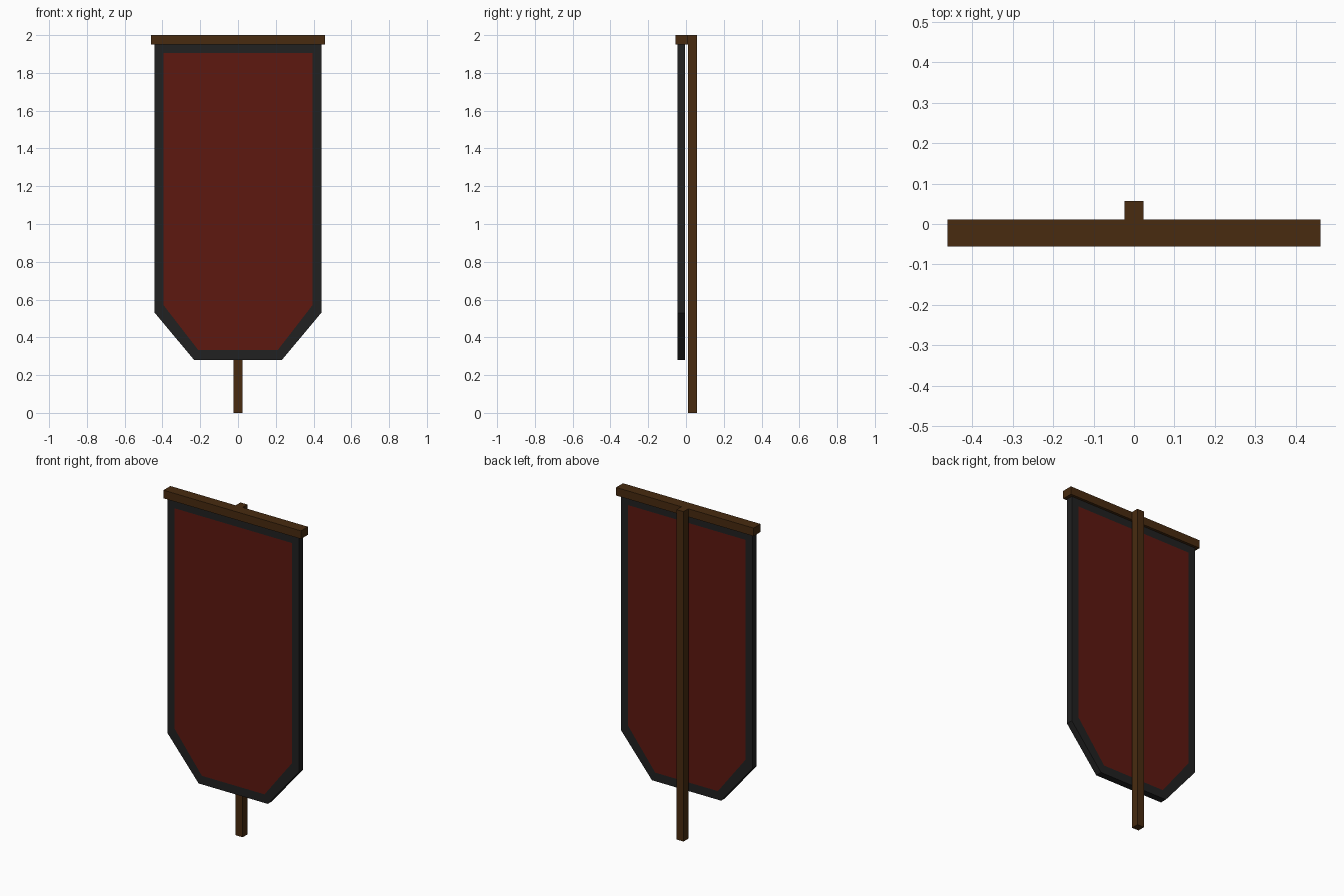
import bpy, bmesh

if "Cube" in bpy.data.objects:
    bpy.data.objects.remove(bpy.data.objects["Cube"])


def material(name, rgb):
    m = bpy.data.materials.new(name)
    m.diffuse_color = (*rgb, 1)
    m.use_nodes = True
    m.node_tree.nodes["Principled BSDF"].inputs["Base Color"].default_value = m.diffuse_color
    return m


wood = material("dark_wood", (0.065, 0.024, 0.005))
trim = material("black_trim", (0.015, 0.015, 0.015))
red = material("red_cloth", (0.11, 0.009, 0.005))


def finish(bm, name, mats):
    bmesh.ops.recalc_face_normals(bm, faces=bm.faces)
    me = bpy.data.meshes.new(name)
    bm.to_mesh(me)
    bm.free()
    for m in mats:
        me.materials.append(m)
    ob = bpy.data.objects.new(name, me)
    bpy.context.collection.objects.link(ob)
    return ob


def box(name, lo, hi, mat):
    bm = bmesh.new()
    bmesh.ops.create_cube(bm, size=1)
    for v in bm.verts:
        v.co = [(a + b) / 2 + c * (b - a) for a, b, c in zip(lo, hi, v.co)]
    return finish(bm, name, [mat])


# Upright pole behind the cloth and crossbar at the top
box("pole", (-0.023, 0.011, 0), (0.023, 0.057, 2), wood)
box("crossbar", (-0.461, -0.055, 1.951), (0.461, 0.011, 2), wood)

# Banner: right-half outlines, mirrored into closed loops
outer = [(0.441, 1.951), (0.441, 0.53), (0.232, 0.28)]
inner = [(0.394, 1.905), (0.394, 0.57), (0.21, 0.332)]
FRONT, BACK = -0.046, -0.005

bm = bmesh.new()


def loop(half, y):
    pts = half + [(-x, z) for x, z in reversed(half)]
    return [bm.verts.new((x, y, z)) for x, z in pts]


def bridge(a, b):
    n = len(a)
    for i in range(n):
        j = (i + 1) % n
        bm.faces.new((a[i], a[j], b[j], b[i]))


# Flush trim border and red field on both sides, plus the outer edge
rims = []
for y in (FRONT, BACK):
    rim, field = loop(outer, y), loop(inner, y)
    bridge(rim, field)
    bm.faces.new(field).material_index = 1
    rims.append(rim)
bridge(*rims)
finish(bm, "banner_cloth", [trim, red])
